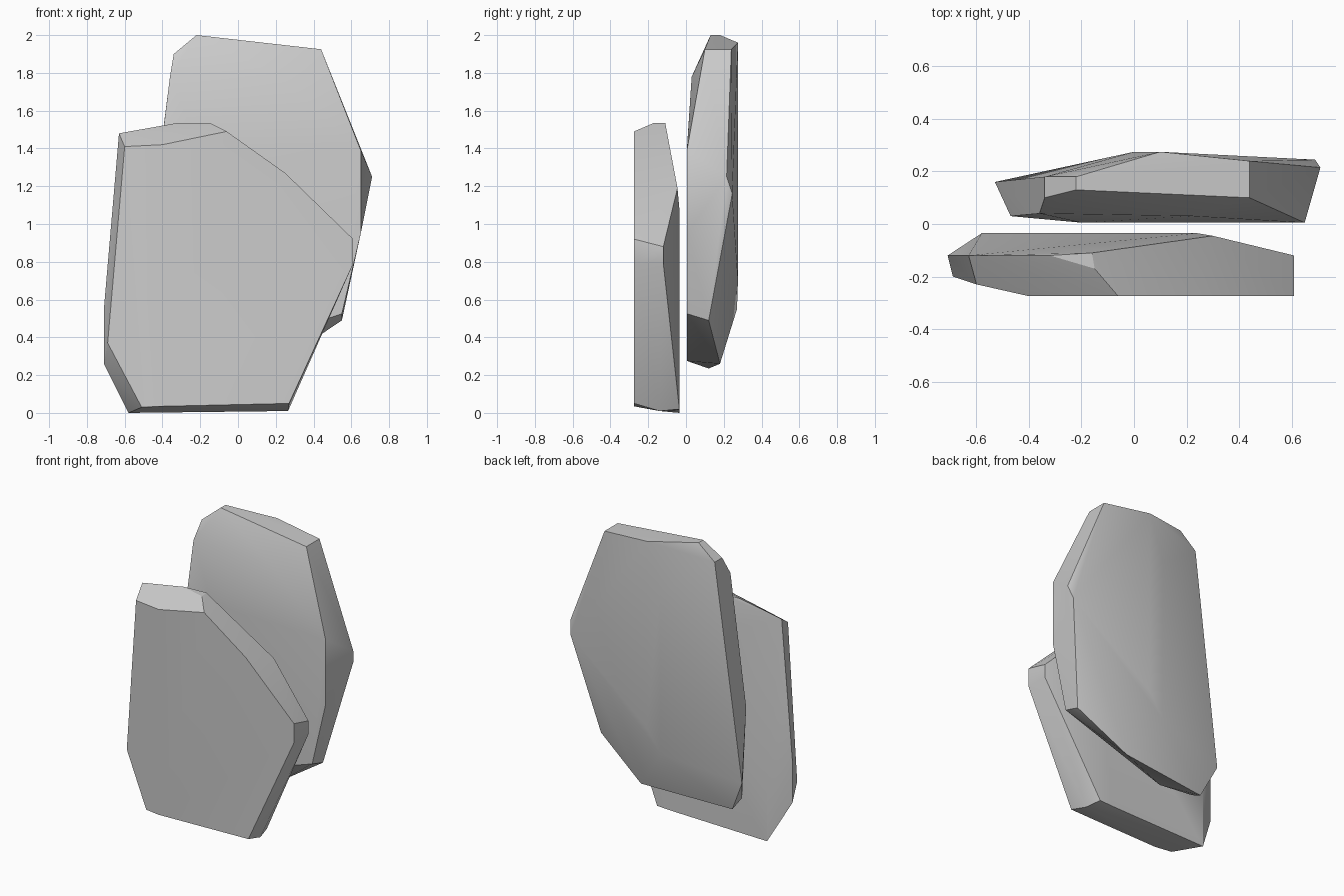
import bpy, bmesh, math


def rock_slab(name, points):
    """Convex faceted slab wrapped around its corner points."""
    bm = bmesh.new()
    for p in points:
        bm.verts.new(p)
    hull = bmesh.ops.convex_hull(bm, input=bm.verts[:])
    loose = {v for v in hull["geom_interior"] + hull["geom_unused"]
             if isinstance(v, bmesh.types.BMVert)}
    bmesh.ops.delete(bm, geom=list(loose), context='VERTS')
    bmesh.ops.dissolve_limit(bm, angle_limit=math.radians(1),
                             verts=bm.verts[:], edges=bm.edges[:])
    bmesh.ops.recalc_face_normals(bm, faces=bm.faces[:])
    mesh = bpy.data.meshes.new(name)
    bm.to_mesh(mesh)
    bm.free()
    obj = bpy.data.objects.new(name, mesh)
    bpy.context.collection.objects.link(obj)
    bpy.ops.object.select_all(action='DESELECT')
    obj.select_set(True)
    bpy.context.view_layer.objects.active = obj
    bpy.ops.object.shade_smooth_by_angle(angle=math.radians(30))
    return obj


# Short front slab: front outline, then rim, then flat back
rock_slab("front_rock_slab", [
    (-.60, -.23, 1.41), (-.40, -.275, 1.42), (-.06, -.275, 1.49),
    (.25, -.275, 1.27), (.61, -.275, .92), (.61, -.275, .79),
    (.27, -.275, .05), (-.40, -.275, .035), (-.51, -.25, .03), (-.69, -.20, .37),
    (-.63, -.12, 1.48), (-.32, -.12, 1.535), (-.16, -.11, 1.535), (-.15, -.17, 1.535),
    (.30, -.045, 1.19), (.61, -.12, .88), (.61, -.12, .79), (.265, -.14, .01),
    (-.71, -.12, .55), (-.71, -.12, .26),
    (-.58, -.035, 0), (.15, -.035, .015), (.24, -.035, .02), (.24, -.035, 1.08),
    (-.58, -.035, .4),
])

# Tall back slab: top, left side, right side, bottom, bulging back
rock_slab("back_rock_slab", [
    (-.22, .13, 2.0), (-.22, .18, 2.0), (.44, .10, 1.925), (.44, .24, 1.925),
    (.10, .275, 1.96),
    (-.34, .18, 1.90), (-.34, .10, 1.90), (-.36, .04, 1.78), (-.47, .03, .90),
    (-.53, .16, .45),
    (.22, .03, 1.78), (.65, .005, 1.39), (.65, .005, .95), (.71, .215, 1.25),
    (.69, .245, 1.16), (.55, .005, .525), (.55, .12, .49),
    (.21, .18, .26), (-.43, .12, .235), (-.44, .03, .28), (-.20, .005, .275),
    (-.20, .005, 1.40),
    (0, .275, 1.65), (0, .27, .55), (.10, .275, .70),
])
